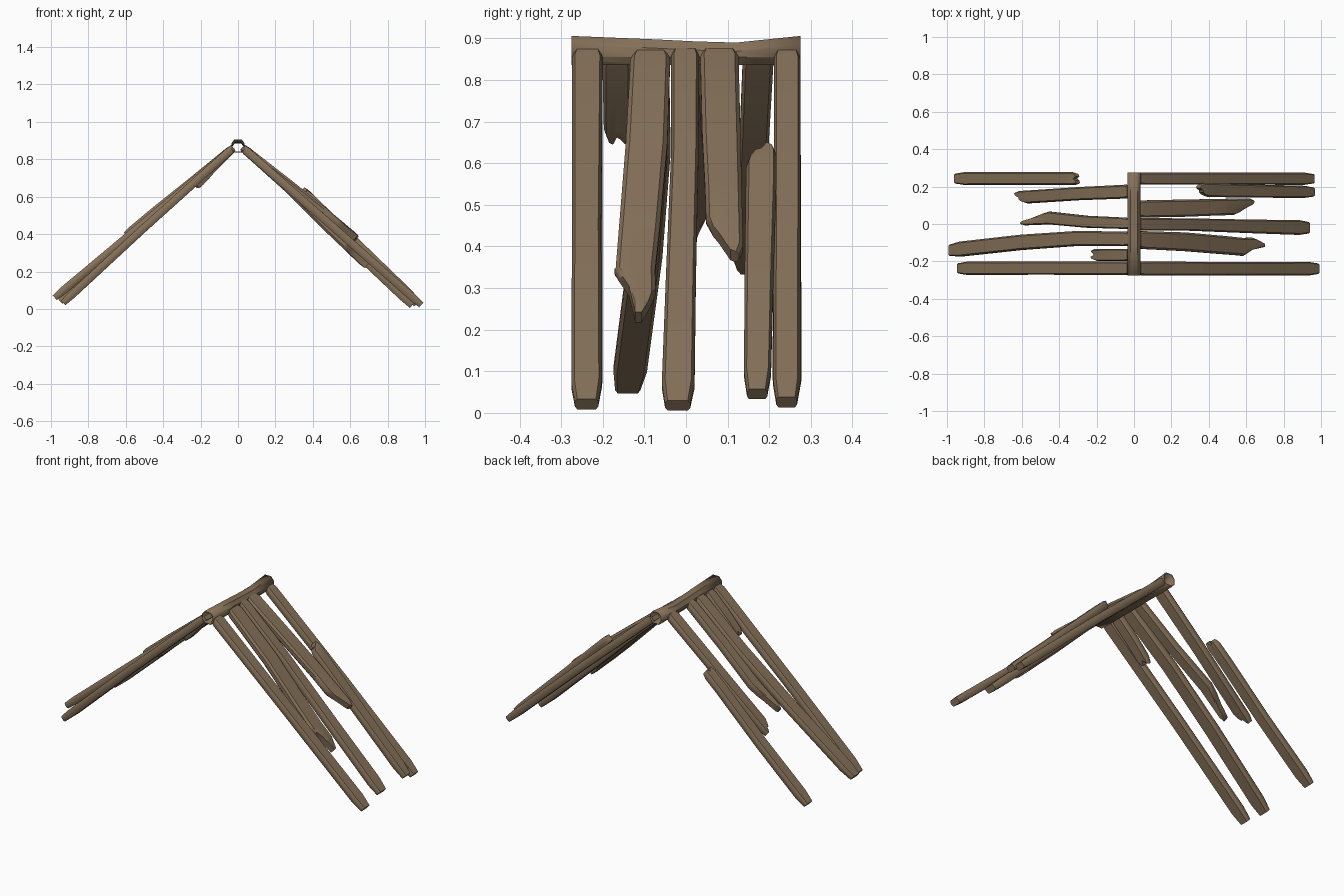
import bpy, bmesh, math
from mathutils import Vector

if "Cube" in bpy.data.objects:
    bpy.data.objects.remove(bpy.data.objects["Cube"])

wood = bpy.data.materials.new("weathered brown wood")
wood.diffuse_color = (0.235, 0.165, 0.100, 1)
wood.use_nodes = True
wood.node_tree.nodes["Principled BSDF"].inputs["Base Color"].default_value = wood.diffuse_color

# rounded plank section: (across the width, through the thickness), both -1..1
TOP = [(-1, .45), (-.8, 1), (-.4, 1), (0, 1), (.4, 1), (.8, 1), (1, .45)]
SECTION = TOP + [(u, -v) for u, v in reversed(TOP)]


def finish(bm, name):
    bmesh.ops.recalc_face_normals(bm, faces=bm.faces)
    me = bpy.data.meshes.new(name)
    bm.to_mesh(me)
    bm.free()
    me.materials.append(wood)
    ob = bpy.data.objects.new(name, me)
    bpy.context.collection.objects.link(ob)
    bpy.context.view_layer.objects.active = ob
    ob.select_set(True)
    bpy.ops.object.shade_smooth_by_angle(angle=math.radians(35))
    ob.select_set(False)
    return ob


def jag(offsets, u):
    """Read a broken-edge outline given at five places across the width."""
    p = (u + 1) * 2
    i = min(int(p), 3)
    return offsets[i] + (offsets[i + 1] - offsets[i]) * (p - i)


def plank(name, pts, start=None, end=None, thick=0.042):
    """pts: (x, y, z, width) along the plank; start/end: broken-edge outlines."""
    axis = (Vector((pts[-1][0], 0, pts[-1][2])) - Vector((pts[0][0], 0, pts[0][2]))).normalized()
    normal = Vector((-axis.z, 0, axis.x))
    if normal.z < 0:
        normal = -normal
    P = [Vector(p) for p in pts]
    # extra rings near the ends make the worn taper
    def near(a, b, d):
        return a.lerp(b, min(.45, d / (a - b).length))
    rings = [(P[0], .84, .8, start), (near(P[0], P[1], .025), 1, 1, start)]
    rings += [(p, 1, 1, None) for p in P[1:-1]]
    rings += [(near(P[-1], P[-2], .07 if end is None else .03), 1, 1, end),
              (P[-1], .76, .8, end)]
    bm = bmesh.new()
    loops = []
    for p, sw, st, off in rings:
        loop = []
        for u, v in SECTION:
            co = Vector((p[0], p[1] + u * sw * p[3] / 2, p[2])) + normal * (v * st * thick / 2)
            if off:
                co += axis * jag(off, u)
            loop.append(bm.verts.new(co))
        loops.append(loop)
    n = len(SECTION)
    for a, b in zip(loops, loops[1:]):
        for i in range(n):
            bm.faces.new((a[i], a[(i + 1) % n], b[(i + 1) % n], b[i]))
    # end caps as strips, so broken ends stay clean
    for loop in (loops[0], loops[-1]):
        for i in range(6):
            bm.faces.new((loop[i], loop[i + 1], loop[n - 2 - i], loop[n - 1 - i]))
    return finish(bm, name)


# ridge beam: sagging open hexagonal tube
bm = bmesh.new()
profile = [(-.036, .855), (-.036, .885), (-.02, .906), (.02, .906), (.036, .885), (.036, .855),
           (.02, .836), (-.02, .836)]
loops = []
for y, sag in ((-.275, 0), (-.08, .008), (.02, .013), (.12, .016), (.275, 0)):
    loops.append([bm.verts.new((x, y, z - (sag if z > .87 else 0))) for x, z in profile])
for a, b in zip(loops, loops[1:]):
    for i in range(8):
        bm.faces.new((a[i], a[(i + 1) % 8], b[(i + 1) % 8], b[i]))
beam = finish(bm, "ridge_beam")
wall = beam.modifiers.new("wall", 'SOLIDIFY')
wall.thickness = 0.006

# right slope
plank("right_front_rafter", [(.025, -.237, .862, .075), (.5, -.239, .445, .07), (.98, -.239, .021, .074)])
plank("right_broken_plank_a",
      [(.025, -.085, .86, .095), (.27, -.095, .64, .1), (.47, -.112, .44, .098),
       (.58, -.122, .335, .095), (.69, -.122, .23, .1)], end=[-.13, -.115, 0, 0, -.06])
plank("right_middle_rafter", [(.025, -.002, .865, .068), (.3, -.003, .615, .066), (.6, -.012, .33, .072),
                              (.93, -.02, .018, .08)])
plank("right_broken_plank_b",
      [(.025, .08, .864, .092), (.28, .085, .665, .092), (.45, .09, .53, .088), (.635, .093, .375, .09)],
      end=[-.11, -.08, -.04, 0, 0])
plank("right_loose_plank", [(.34, .181, .642, .074), (.42, .181, .565, .074), (.65, .176, .34, .07),
                            (.955, .171, .045, .064)], start=[.06, .03, .025, 0, .02])
plank("right_back_rafter", [(.025, .243, .86, .064), (.5, .243, .44, .064), (.955, .242, .026, .066)])

# left slope
plank("left_front_rafter", [(-.025, -.237, .862, .072), (-.5, -.236, .435, .07), (-.935, -.237, .032, .072)])
plank("left_long_plank", [(-.025, -.08, .862, .078), (-.3, -.077, .63, .08), (-.6, -.098, .378, .082),
                          (-.98, -.14, .06, .08)])
plank("left_short_plank", [(-.025, -.166, .86, .066), (-.13, -.166, .757, .066), (-.225, -.166, .652, .062)],
      end=[-.02, 0, -.03, -.02, 0])
plank("left_broken_plank_a",
      [(-.025, .003, .863, .06), (-.25, .012, .68, .064), (-.45, .032, .52, .068), (-.6, .022, .395, .06)],
      end=[0, 0, -.04, -.09, -.12])
plank("left_broken_plank_b",
      [(-.025, .174, .862, .074), (-.3, .162, .62, .07), (-.63, .142, .325, .066)],
      end=[-.06, -.03, -.03, 0, 0])
plank("left_loose_plank", [(-.3, .243, .64, .068), (-.4, .243, .55, .068), (-.65, .243, .31, .068),
                           (-.95, .243, .04, .07)], start=[0, 0, .02, 0, .02])
